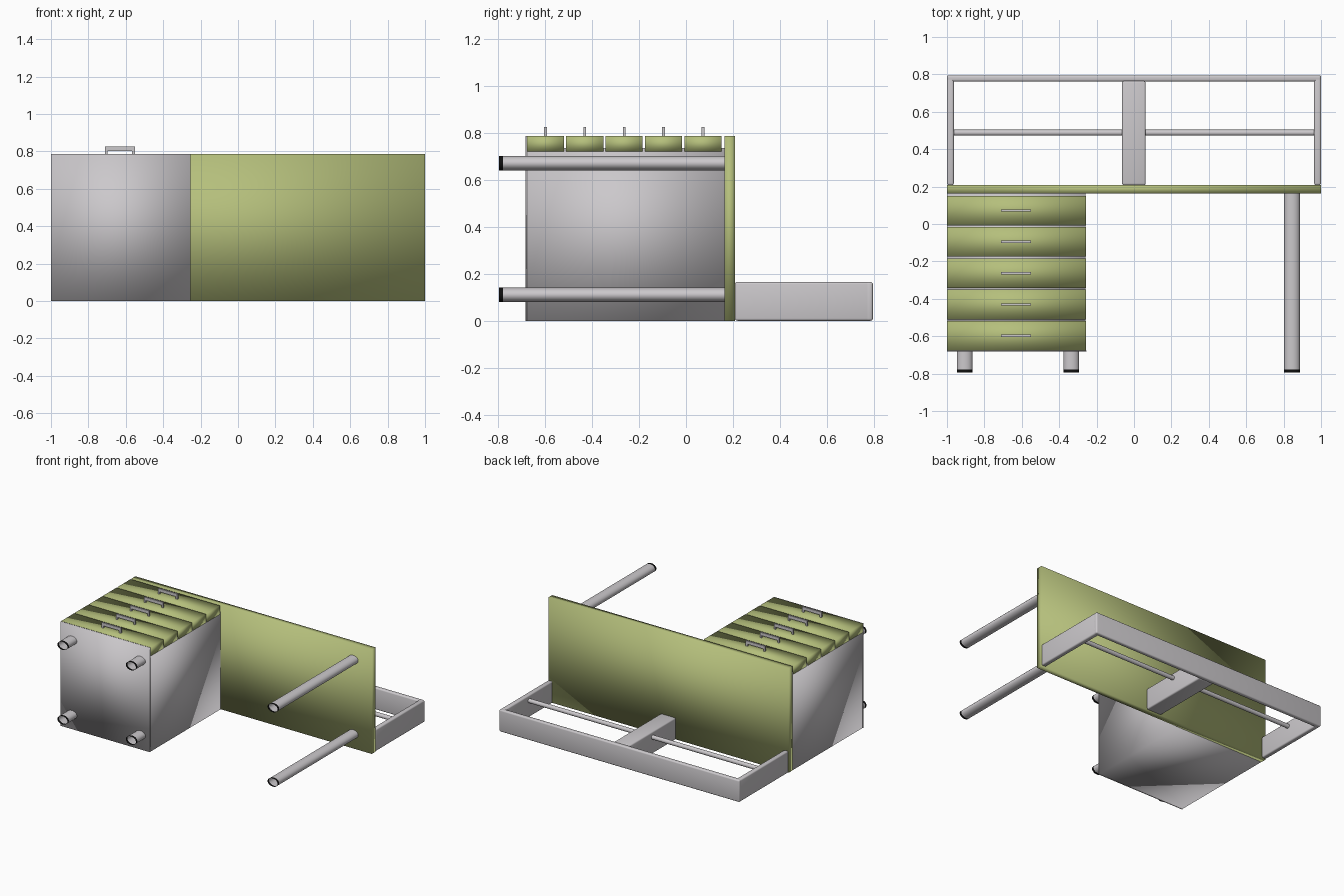
import bpy, bmesh, math
from mathutils import Matrix

if "Cube" in bpy.data.objects:
    bpy.data.objects.remove(bpy.data.objects["Cube"], do_unlink=True)


def material(name, rgb):
    m = bpy.data.materials.new(name)
    m.use_nodes = True
    m.diffuse_color = (*rgb, 1)
    m.node_tree.nodes["Principled BSDF"].inputs["Base Color"].default_value = (*rgb, 1)
    return m


GREEN = material("olive_green", (0.46, 0.52, 0.2))
GREY = material("light_grey", (0.6, 0.58, 0.6))
BLACK = material("black", (0.005, 0.005, 0.005))


def finish(bm, name, mats, smooth=True):
    me = bpy.data.meshes.new(name)
    for f in bm.faces:
        f.smooth = smooth
    bm.to_mesh(me)
    bm.free()
    ob = bpy.data.objects.new(name, me)
    for m in mats:
        me.materials.append(m)
    bpy.context.collection.objects.link(ob)
    return ob


def add_box(bm, x, y, z):
    size = [b - a for a, b in (x, y, z)]
    mid = [(a + b) / 2 for a, b in (x, y, z)]
    bmesh.ops.create_cube(bm, size=1, matrix=Matrix.Translation(mid) @ Matrix.Diagonal((*size, 1)))


def box(name, mat, x, y, z, smooth=True, bevel=0):
    bm = bmesh.new()
    add_box(bm, x, y, z)
    if bevel:
        bmesh.ops.bevel(bm, geom=bm.edges[:], offset=bevel, segments=3,
                        profile=0.5, affect='EDGES')
    return finish(bm, name, [mat], smooth)


def tube(name, x, z, y0, y1, tip=0.017):
    """Open oval leg along y with a dark band at its foot."""
    bm = bmesh.new()
    rings = []
    for y in (y0, y0 + tip, y1):
        ring = []
        for i in range(24):
            a = math.tau * i / 24
            ring.append(bm.verts.new((x + 0.042 * math.cos(a), y, z + 0.031 * math.sin(a))))
        rings.append(ring)
    for part, (a, b) in enumerate(zip(rings, rings[1:])):
        for i in range(24):
            j = (i + 1) % 24
            f = bm.faces.new((a[i], a[j], b[j], b[i]))
            f.material_index = 1 - part
    bmesh.ops.recalc_face_normals(bm, faces=bm.faces[:])
    return finish(bm, name, [GREY, BLACK])


def rod(name, x0, x1, y, z, r):
    bm = bmesh.new()
    turn = Matrix.Translation(((x0 + x1) / 2, y, z)) @ Matrix.Rotation(math.pi / 2, 4, 'Y')
    bmesh.ops.create_cone(bm, cap_ends=False, segments=16, radius1=r, radius2=r,
                          depth=x1 - x0, matrix=turn)
    return finish(bm, name, [GREY])


# Desk top, standing on its long edge
TOP = 0.785
box("desk_top", GREEN, (-1, 1), (0.163, 0.208), (0, TOP))

# Drawer cabinet and its floor panel
box("cabinet", GREY, (-0.998, -0.258), (-0.678, 0.163), (0, 0.735))
box("cabinet_floor", GREY, (-1, -0.255), (-0.682, -0.676), (0, TOP))

# Drawer fronts with handles
for i in range(5):
    y0 = -0.677 + i * 0.1675
    box(f"drawer_front_{i + 1}", GREEN, (-1, -0.256), (y0, y0 + 0.158), (0.72, TOP))
    yc = y0 + 0.079
    bm = bmesh.new()
    add_box(bm, (-0.712, -0.552), (yc - 0.006, yc + 0.006), (0.802, 0.825))
    for x in (-0.712, -0.566):
        add_box(bm, (x, x + 0.014), (yc - 0.006, yc + 0.006), (TOP - 0.005, 0.802))
    finish(bm, f"drawer_handle_{i + 1}", [GREY], smooth=False)

# Legs: short under the cabinet, long on the open side
for level, z in (("lower", 0.11), ("upper", 0.67)):
    tube(f"{level}_outer_cabinet_leg", -0.905, z, -0.795, -0.68)
    tube(f"{level}_inner_cabinet_leg", -0.335, z, -0.795, -0.68)
    tube(f"{level}_long_leg", 0.845, z, -0.795, 0.163)

# Shelf frame on top of the desk
H = (0, 0.165)
box("frame_long_bar", GREY, (-1, 1), (0.762, 0.795), H, bevel=0.01)
for side, x in (("right", -1), ("left", 0.963)):
    box(f"frame_{side}_bar", GREY, (x, x + 0.037), (0.208, 0.785), H, bevel=0.01)
box("frame_divider", GREY, (-0.064, 0.062), (0.208, 0.765), H, bevel=0.01)
rod("right_cross_rod", -0.965, -0.06, 0.488, 0.125, 0.016)
rod("left_cross_rod", 0.06, 0.965, 0.488, 0.125, 0.016)
